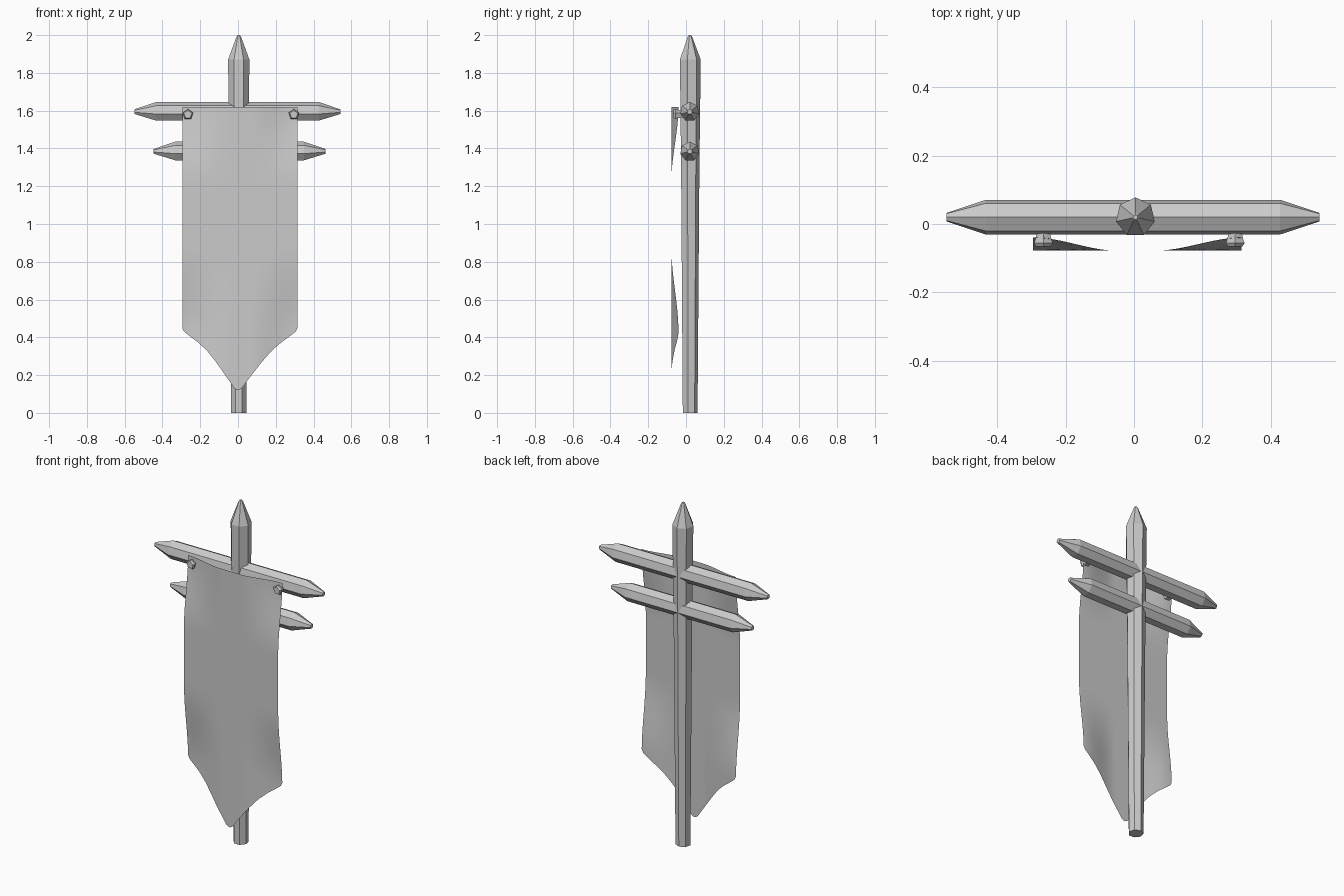
import bpy, bmesh, math
from mathutils import Vector

if "Cube" in bpy.data.objects:
    bpy.data.objects.remove(bpy.data.objects["Cube"])


def faceted_rod(name, rings, axis, origin, up, sides=7):
    """Loft polygon rings (distance, radius) along axis; 'up' aims the first corner."""
    axis, up, origin = Vector(axis), Vector(up), Vector(origin)
    side = axis.cross(up)
    bm = bmesh.new()
    loops = []
    for d, r in rings:
        loops.append([bm.verts.new(origin + axis * d + r * (
            up * math.cos(2 * math.pi * i / sides) + side * math.sin(2 * math.pi * i / sides)))
            for i in range(sides)])
    for a, b in zip(loops, loops[1:]):
        for i in range(sides):
            j = (i + 1) % sides
            bm.faces.new((a[i], a[j], b[j], b[i]))
    bm.faces.new(loops[0][::-1])
    bm.faces.new(loops[-1])
    return finish(name, bm)


def finish(name, bm):
    bmesh.ops.recalc_face_normals(bm, faces=bm.faces)
    mesh = bpy.data.meshes.new(name)
    bm.to_mesh(mesh)
    bm.free()
    obj = bpy.data.objects.new(name, mesh)
    bpy.context.collection.objects.link(obj)
    return obj


def smoothstep(a, b, x):
    t = max(0.0, min(1.0, (x - a) / (b - a)))
    return t * t * (3 - 2 * t)


# Pole, widening upward to a sharpened tip
faceted_rod("pole", [(0, 0.041), (1.3, 0.051), (1.87, 0.058), (1.99, 0.013), (2.0, 0.007)],
            (0, 0, 1), (0.004, 0.02, 0), (0, 1, 0))

# Two crossbars with sharpened ends
for name, z, x0, x1, taper in (("upper_crossbar", 1.594, -0.548, 0.542, 0.115),
                               ("lower_crossbar", 1.384, -0.447, 0.464, 0.115)):
    faceted_rod(name, [(x0, 0.013), (x0 + taper, 0.052), (x1 - taper, 0.052), (x1, 0.013)],
                (1, 0, 0), (0, 0.02, z), (0, 0, 1))

# Banner cloth: sheet with a pointed hem, corners curling back to the bar
HEM = [(0, 0.12), (0.02, 0.13), (0.06, 0.187), (0.12, 0.268), (0.17, 0.328),
       (0.22, 0.373), (0.27, 0.41), (0.295, 0.43), (0.305, 0.45)]


def hem_height(d):
    for (a, za), (b, zb) in zip(HEM, HEM[1:]):
        if d <= b:
            return za + (zb - za) * (d - a) / (b - a)
    return HEM[-1][1]


COLS, ROWS, MID, HALF = 60, 40, 0.01, 0.305
bm = bmesh.new()
grid = []
for r in range(ROWS + 1):
    row = []
    for c in range(COLS + 1):
        dx = -HALF + 2 * HALF * c / COLS
        z = 1.62 + (hem_height(abs(dx)) - 1.62) * r / ROWS
        curl = smoothstep(1.22, 1.62, z) + smoothstep(0.88, 0.43, z)
        y = -0.078 + 0.038 * curl * smoothstep(0.06, 0.3, abs(dx))
        # the point of the hem hangs on the pole's centre line
        x = dx + MID * smoothstep(0.1, 0.45, z)
        row.append(bm.verts.new((x, y, z)))
    grid.append(row)
for a, b in zip(grid, grid[1:]):
    for c in range(COLS):
        bm.faces.new((a[c], b[c], b[c + 1], a[c + 1]))
for f in bm.faces:
    f.smooth = True
finish("banner_cloth", bm)

# Five-sided pegs pinning the cloth to the upper bar
for name, x in (("left_peg", -0.265), ("right_peg", 0.296)):
    faceted_rod(name, [(-0.066, 0.022), (-0.056, 0.029), (-0.046, 0.025), (0.0, 0.014)],
                (0, 1, 0), (x, 0, 1.58), (0, 0, 1), sides=5)
